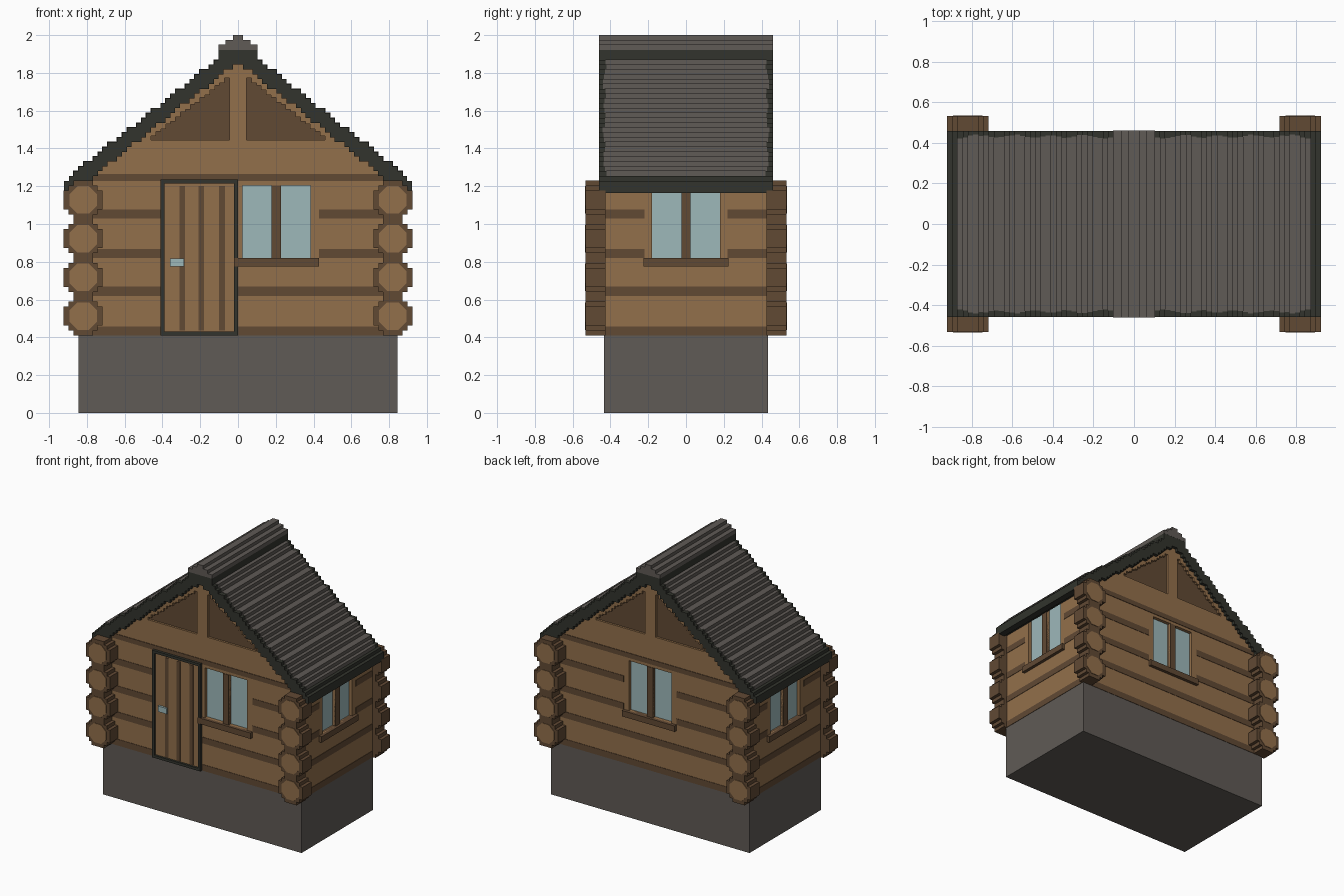
import bpy, bmesh, math, random

random.seed(4)
cube = bpy.data.objects.get("Cube")
if cube:
    bpy.data.objects.remove(cube, do_unlink=True)


def material(name, rgb):
    m = bpy.data.materials.new(name)
    m.use_nodes = True
    m.diffuse_color = (*rgb, 1)
    m.node_tree.nodes["Principled BSDF"].inputs["Base Color"].default_value = (*rgb, 1)
    return m


WOOD = material("light wood", (0.29, 0.16, 0.07))
BARK = material("dark wood", (0.12, 0.067, 0.034))
TRIM = material("dark green trim", (0.032, 0.034, 0.026))
STONE = material("grey stone", (0.115, 0.103, 0.092))
GLASS = material("pale blue glass", (0.34, 0.48, 0.49))

W, D = 0.845, 0.435      # half width and half depth of the walls
BASE, V = 0.41, 0.0256   # foundation height and stair step size


def finish(name, bm, mat):
    bmesh.ops.recalc_face_normals(bm, faces=bm.faces)
    mesh = bpy.data.meshes.new(name)
    bm.to_mesh(mesh)
    bm.free()
    mesh.materials.append(mat)
    ob = bpy.data.objects.new(name, mesh)
    bpy.context.collection.objects.link(ob)
    return ob


def boxes(name, spans, mat):
    """One object from boxes, each given as x, x, y, y, z, z."""
    bm = bmesh.new()
    for s in spans:
        verts = bmesh.ops.create_cube(bm, size=1)["verts"]
        for v in verts:
            v.co = [(s[2 * k] + s[2 * k + 1]) / 2 + v.co[k] * abs(s[2 * k + 1] - s[2 * k])
                    for k in range(3)]
    return finish(name, bm, mat)


def prism(name, profile, y0, y1, mat):
    """Extrude an x-z outline along y."""
    bm = bmesh.new()
    face = bm.faces.new([bm.verts.new((x, y0, z)) for x, z in profile])
    new = bmesh.ops.extrude_face_region(bm, geom=[face])["geom"]
    for v in new:
        if isinstance(v, bmesh.types.BMVert):
            v.co.y = y1
    return finish(name, bm, mat)


def on_wall(wall, u0, u1, d0, d1, z0, z1):
    """Box on a wall: u runs along it, d points out of it."""
    s = -1 if wall in ("front", "right") else 1
    if wall in ("front", "back"):
        return (u0, u1, s * (D + d0), s * (D + d1), z0, z1)
    return (s * (W + d0), s * (W + d1), u0, u1, z0, z1)


def cut(target, cutter):
    cutter.hide_render = True
    mod = target.modifiers.new("cut", "BOOLEAN")
    mod.object, mod.operation, mod.solver = cutter, "DIFFERENCE", "EXACT"
    bpy.context.view_layer.objects.active = target
    bpy.ops.object.modifier_apply(modifier=mod.name)
    bpy.data.objects.remove(cutter, do_unlink=True)


def slope(x):
    return 1.23 + (0.92 - abs(x)) * 0.793


# Foundation and walls
boxes("foundation", [(-W, W, -D, D, 0, BASE)], STONE)
walls = prism("walls", [(-W, BASE), (W, BASE), (W, slope(W) - 0.06),
                        (0, slope(0) - 0.06), (-W, slope(W) - 0.06)], -D, D, WOOD)

# Windows: recessed panes, centre bar and sill
SILL, HEAD = 0.82, 1.205
for wall, mid in (("front", 0.203), ("back", 0), ("left", 0), ("right", 0)):
    panes = [(mid - 0.18, mid - 0.025), (mid + 0.025, mid + 0.18)]
    cut(walls, boxes("cutter", [on_wall(wall, a, b, -0.03, 0.05, SILL, HEAD)
                                for a, b in panes], WOOD))
    boxes(wall + "_window_glass", [on_wall(wall, a, b, -0.035, -0.025, SILL, HEAD)
                                   for a, b in panes], GLASS)
    boxes(wall + "_window_bar",
          [on_wall(wall, mid - 0.025, mid + 0.025, -0.02, 0.004, SILL, HEAD)], BARK)
    boxes(wall + "_window_sill",
          [on_wall(wall, mid - 0.225, mid + 0.225, -0.02, 0.024, SILL - 0.045, SILL)], BARK)

# Stepped triangular recesses in both gables
columns, step = 16, 0.415 / 16
for end in (-1, 1):
    for side in (-1, 1):
        outline = [(0.045, 1.445)]
        for i in range(columns):
            z = 1.465 + round((columns - 1 - i) * 0.0203 / 0.0128) * 0.0128
            outline += [(0.045 + i * step, z), (0.045 + (i + 1) * step, z)]
        outline.append((0.46, 1.445))
        # drop repeated points where neighbouring columns are level
        outline = [p for i, p in enumerate(outline) if i == 0 or p != outline[i - 1]]
        outline = [(side * x, z) for x, z in outline]
        cut(walls, prism("cutter", outline, end * (D - 0.02), end * (D + 0.05), WOOD))
        prism("gable_panel", outline, end * (D - 0.024), end * (D - 0.016), BARK)

# Dark seams between the wall logs
LEVELS = (BASE, 0.62, 0.82, 1.03)
gaps = {"front": ((-0.41, 0), (-0.41, 0.43)), "back": (None, (-0.225, 0.225)),
        "left": (None, (-0.22, 0.22)), "right": (None, (-0.22, 0.22))}
for wall, (low, high) in gaps.items():
    end = W if wall in ("front", "back") else D
    seams = []
    for i, z in enumerate(LEVELS):
        gap = high if i > 1 else low
        runs = [(-end, gap[0]), (gap[1], end)] if gap else [(-end, end)]
        seams += [on_wall(wall, a, b, -0.003, 0.003, z, z + 0.048) for a, b in runs]
    if end == W:
        seams.append(on_wall(wall, -W + 0.04, W - 0.04, -0.003, 0.004, 1.228, 1.265))
    boxes(wall + "_log_seams", seams, BARK)

# Protruding log ends at the corners
R = 0.1025
quarter = [(R, 0.05), (0.077, 0.05), (0.077, 0.077), (0.052, 0.077), (0.052, R)]
stair = (quarter + [(-x, z) for x, z in reversed(quarter)]
         + [(-x, -z) for x, z in quarter] + [(x, -z) for x, z in reversed(quarter)])
octagon = [(0.079 * math.cos(math.radians(22.5 + 45 * k)),
            0.079 * math.sin(math.radians(22.5 + 45 * k))) for k in range(8)]
for side in (-1, 1):
    for end in (-1, 1):
        for k in range(4):
            cx, cz = side * 0.82, BASE + R + k * 2 * R
            prism("log_end", [(cx + x, cz + z) for x, z in stair],
                  end * (D - 0.01), end * 0.532, BARK)
            prism("log_end_face", [(cx + x, cz + z) for x, z in octagon],
                  end * 0.53, end * 0.536, WOOD)

# Door with frame, planks and handle
L, Rt, TOP = -0.41, 0.0, 1.235
boxes("door_frame", [on_wall("front", *s) for s in (
    (L, L + 0.02, -0.01, 0.024, BASE, TOP), (Rt - 0.02, Rt, -0.01, 0.024, BASE, TOP),
    (L, Rt, -0.01, 0.024, TOP - 0.02, TOP), (L, Rt, -0.01, 0.024, BASE, BASE + 0.02))], TRIM)
boxes("door", [on_wall("front", L + 0.02, Rt - 0.02, -0.01, 0.008, BASE + 0.02, TOP - 0.02)], WOOD)
boxes("door_plank_seams", [on_wall("front", x - 0.015, x + 0.015, 0, 0.012, BASE + 0.025, TOP - 0.035)
                           for x in (-0.295, -0.195, -0.085)], BARK)
boxes("door_handle", [on_wall("front", -0.36, -0.285, 0, 0.025, 0.775, 0.818)], GLASS)

# Roof: stepped shell in trim colour
N, CAP, YR = 36, 4, 0.46
tops = [1.92 if i < CAP else round(slope((i + 0.5) * V) / V) * V for i in range(N)]
under = [max(round((slope((i + 0.5) * V) - 0.1) / V) * V, 1.165) for i in range(N)]


def stairs(heights):
    pts = []
    for i, z in enumerate(heights):
        if i and heights[i - 1] == z:
            pts.pop()
            pts.append(((i + 1) * V, z))
        else:
            pts += [(i * V, z), ((i + 1) * V, z)]
    return pts


def both_sides(pts):
    return [(-x, z) for x, z in reversed(pts[1:])] + pts[1:]


prism("roof_shell", both_sides(stairs(tops)) + both_sides(stairs(under))[::-1], -YR, YR, TRIM)

# Grey roof slats with uneven ends, and the ridge cap
slats = []
for i in range(CAP, N - 2):
    half = 0.432 + 0.008 * math.sin(i * 0.9) + random.uniform(-0.004, 0.004)
    for side in (-1, 1):
        slats.append((side * i * V, side * ((i + 1) * V + 0.002), -half, half,
                      tops[i] - V, tops[i] + 0.002))
boxes("roof_slats", slats, STONE)
boxes("ridge_cap", [(-h, h, -YR - 0.001, YR + 0.001, z, z + t) for h, z, t in (
    (CAP * V, 1.92, 0.03), (0.065, 1.95, 0.025), (0.026, 1.975, 0.025))], STONE)
